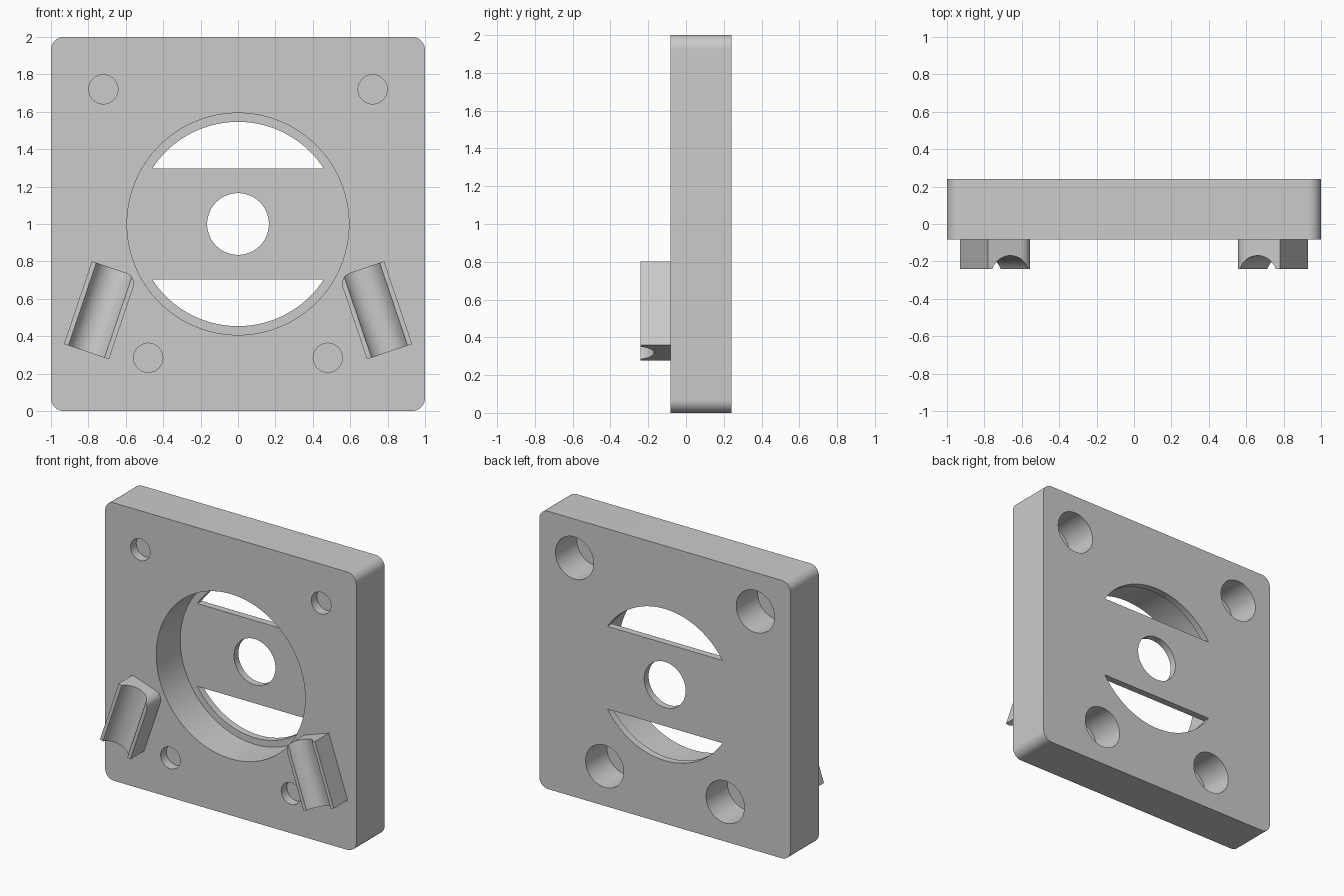
import bpy
import bmesh
from math import sin, cos, pi, asin, radians
from mathutils import Vector

if "Cube" in bpy.data.objects:
    bpy.data.objects.remove(bpy.data.objects["Cube"])

FRONT, BACK, TIP = -0.083, 0.24, -0.24
WEB = 0.05          # thickness of the floor behind the round recess

grey = bpy.data.materials.new("plain grey")
grey.use_nodes = True
colour = (0.6, 0.6, 0.6, 1)
grey.diffuse_color = colour
grey.node_tree.nodes["Principled BSDF"].inputs["Base Color"].default_value = colour


def arc(cx, cz, r, start, end, n):
    """Points of an arc in the xz plane."""
    angles = [start + (end - start) * i / n for i in range(n + 1)]
    return [Vector((cx + r * cos(a), 0, cz + r * sin(a))) for a in angles]


def circle(cx, cz, r, n=64):
    return arc(cx, cz, r, 0, 2 * pi, n)[:-1]


def prism(name, outline, depth, axis=Vector((0, 1, 0)), start=0.0):
    """Extrude a closed outline along an axis."""
    bm = bmesh.new()
    face = bm.faces.new([bm.verts.new(p + axis * start) for p in outline])
    moved = bmesh.ops.extrude_face_region(bm, geom=[face], use_keep_orig=True)
    verts = [g for g in moved["geom"] if isinstance(g, bmesh.types.BMVert)]
    bmesh.ops.translate(bm, verts=verts, vec=axis * depth)
    bmesh.ops.recalc_face_normals(bm, faces=bm.faces)
    mesh = bpy.data.meshes.new(name)
    bm.to_mesh(mesh)
    bm.free()
    mesh.materials.append(grey)
    obj = bpy.data.objects.new(name, mesh)
    bpy.context.collection.objects.link(obj)
    return obj


def between(name, outline, y0, y1):
    return prism(name, outline, y1 - y0, start=y0)


def select(obj):
    bpy.ops.object.select_all(action="DESELECT")
    obj.select_set(True)
    bpy.context.view_layer.objects.active = obj


def cut(obj, cutter):
    """Subtract the cutter and discard it."""
    cutter.hide_render = True
    mod = obj.modifiers.new("cut", "BOOLEAN")
    mod.operation, mod.solver, mod.object = "DIFFERENCE", "EXACT", cutter
    select(obj)
    bpy.ops.object.modifier_apply(modifier=mod.name)
    bpy.data.objects.remove(cutter)


def smooth(obj):
    select(obj)
    bpy.ops.object.shade_smooth_by_angle(angle=radians(30))


# Square plate with rounded corners
R = 0.07
outline = []
for i, (sx, sz) in enumerate([(1, 1), (-1, 1), (-1, -1), (1, -1)]):
    outline += arc(sx * (1 - R), 1 + sz * (1 - R), R, i * pi / 2, (i + 1) * pi / 2, 12)
plate = between("mounting_plate", outline, FRONT, BACK)

# Round recess, centre bore and the two segment-shaped vents in its floor
cut(plate, between("recess", circle(0, 1, 0.593, 128), FRONT - 0.1, BACK - WEB))
cut(plate, between("bore", circle(0, 1, 0.165), 0, BACK + 0.1))
half = asin(0.298 / 0.546)
for turn in (0, pi):
    vent = arc(0, 1, 0.546, half + turn, pi - half + turn, 48)
    cut(plate, between("vent", vent, 0, BACK + 0.1))

# Screw holes: narrow in front, wide behind, with a thin skin between
for x, z in [(0.72, 1.72), (0.48, 0.285)]:
    for side in (-1, 1):
        cut(plate, between("screw_hole", circle(side * x, z, 0.078, 40), FRONT - 0.1, FRONT + 0.065))
        cut(plate, between("counterbore", circle(side * x, z, 0.152, 48), FRONT + 0.08, BACK + 0.1))
smooth(plate)

# Leaning grooved blocks with one rounded top corner
for side, name in [(1, "left_grooved_block"), (-1, "right_grooved_block")]:
    up = Vector((-0.32 * side, 0, 0.947)).normalized()
    across = Vector((up.z * side, 0, -up.x * side))     # towards the outer edge
    base = Vector((0.69 * side, 0, 0.277))
    width, length, r = 0.254, 0.467, 0.06
    corner = [Vector((r + r * cos(a), 0, length - r + r * sin(a)))
              for a in [pi - pi / 2 * i / 10 for i in range(11)]]
    local = [Vector((width, 0, 0)), Vector((0, 0, 0))] + corner + [Vector((width, 0, length))]
    block = between(name, [base + across * p.x + up * p.z for p in local], TIP, FRONT + 0.01)

    # Round groove along the block
    middle = base + across * (width / 2) + Vector((0, TIP - 0.038, 0))
    ring = [middle + across * (0.109 * p.x) + Vector((0, 0.109 * p.z, 0)) for p in circle(0, 0, 1)]
    cut(block, prism("groove", ring, length + 0.2, up, -0.1))
    smooth(block)
